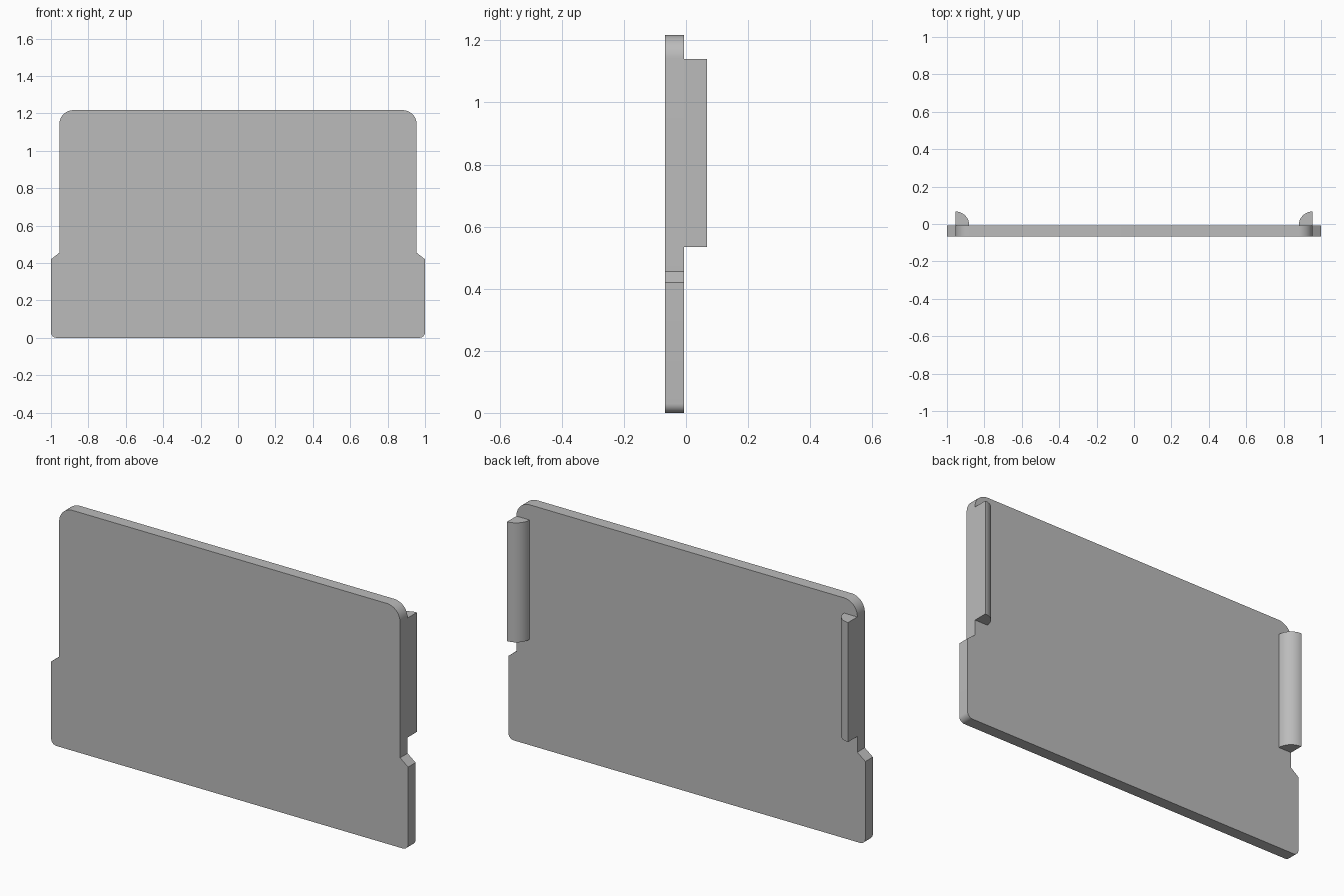
import bpy, bmesh
from math import cos, sin, pi

cube = bpy.data.objects.get("Cube")
if cube:
    bpy.data.objects.remove(cube, do_unlink=True)

grey = bpy.data.materials.new("plain grey")
grey.use_nodes = True
COLOUR = (0.5, 0.5, 0.5, 1)
grey.diffuse_color = COLOUR
grey.node_tree.nodes["Principled BSDF"].inputs["Base Color"].default_value = COLOUR

FRONT, BACK, REAR = -0.067, -0.007, 0.067   # panel faces and rib tip
EDGE, HEIGHT = 0.955, 1.217


def arc(cx, cy, r, start, end, steps):
    angles = [start + (end - start) * i / steps for i in range(steps + 1)]
    return [(cx + r * cos(a), cy + r * sin(a)) for a in angles]


def prism(name, outline, place, offset):
    """Extrude a flat outline; place maps each 2D point into space."""
    bm = bmesh.new()
    face = bm.faces.new([bm.verts.new(place(u, v)) for u, v in outline])
    result = bmesh.ops.extrude_face_region(bm, geom=[face])
    verts = [g for g in result["geom"] if isinstance(g, bmesh.types.BMVert)]
    bmesh.ops.translate(bm, verts=verts, vec=offset)
    bmesh.ops.recalc_face_normals(bm, faces=bm.faces)
    mesh = bpy.data.meshes.new(name)
    bm.to_mesh(mesh)
    bm.free()
    mesh.materials.append(grey)
    obj = bpy.data.objects.new(name, mesh)
    bpy.context.collection.objects.link(obj)
    bpy.ops.object.select_all(action="DESELECT")
    obj.select_set(True)
    bpy.context.view_layer.objects.active = obj
    bpy.ops.object.shade_smooth_by_angle(angle=pi / 6)
    return obj


# Panel: rounded corners and a wider lower part with sloped shoulders
half = arc(0.97, 0.03, 0.03, -pi / 2, 0, 8)
half += [(1, 0.42), (EDGE, 0.455)]
half += arc(EDGE - 0.075, HEIGHT - 0.075, 0.075, 0, pi / 2, 16)
outline = half + [(-x, z) for x, z in reversed(half)]
prism("panel", outline, lambda x, z: (x, FRONT, z), (0, BACK - FRONT, 0))

# Quarter-round ribs on the back, flush with the panel sides
radius = REAR - BACK
for name, side in (("left_rib", 1), ("right_rib", -1)):
    quarter = [(0, 0)] + arc(0, 0, radius, 0, pi / 2, 16)
    prism(name, quarter,
          lambda u, v: (side * (EDGE - u), BACK + v, 0.535),
          (0, 0, 0.605))
